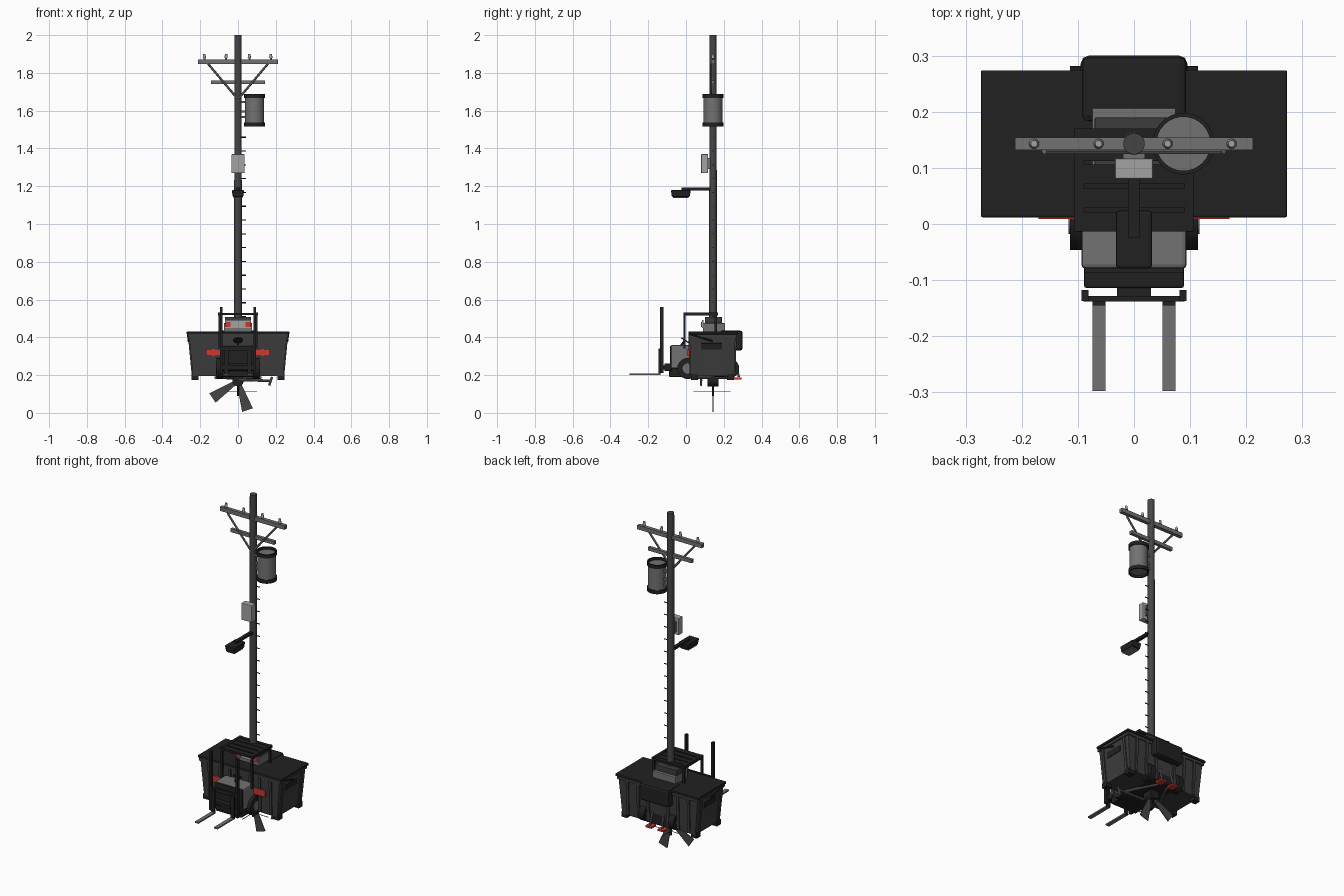
import bpy, bmesh, math
from mathutils import Vector, Matrix

if "Cube" in bpy.data.objects:
    bpy.data.objects.remove(bpy.data.objects["Cube"])


def material(name, rgb):
    m = bpy.data.materials.new(name)
    m.diffuse_color = (*rgb, 1)
    m.use_nodes = True
    m.node_tree.nodes["Principled BSDF"].inputs["Base Color"].default_value = (*rgb, 1)
    return m


BLACK = material("black", (0.015, 0.015, 0.015))
DARK = material("dark grey", (0.045, 0.045, 0.045))
POLE = material("pole grey", (0.06, 0.06, 0.06))
GREY = material("mid grey", (0.17, 0.17, 0.17))
LIGHT = material("light grey", (0.36, 0.36, 0.36))
RED = material("red", (0.6, 0.04, 0.03))


def finish(name, mat, bm, bevel=0, smooth=False):
    me = bpy.data.meshes.new(name)
    bmesh.ops.recalc_face_normals(bm, faces=bm.faces)
    bm.to_mesh(me)
    bm.free()
    me.materials.append(mat)
    ob = bpy.data.objects.new(name, me)
    bpy.context.collection.objects.link(ob)
    if bevel:
        mod = ob.modifiers.new("Bevel", "BEVEL")
        mod.width, mod.segments = bevel, 2
    if smooth:
        bpy.ops.object.select_all(action="DESELECT")
        ob.select_set(True)
        bpy.context.view_layer.objects.active = ob
        bpy.ops.object.shade_smooth_by_angle()
    return ob


def box(name, mat, x, y, z, bevel=0, taper=(1, 1)):
    """Box from ranges; taper scales the bottom face."""
    bm = bmesh.new()
    bmesh.ops.create_cube(bm, size=1)
    for v in bm.verts:
        tx, ty = taper if v.co.z < 0 else (1, 1)
        v.co = Vector(((x[0] + x[1]) / 2 + v.co.x * (x[1] - x[0]) * tx,
                       (y[0] + y[1]) / 2 + v.co.y * (y[1] - y[0]) * ty,
                       (z[0] + z[1]) / 2 + v.co.z * (z[1] - z[0])))
    return finish(name, mat, bm, bevel)


def rod(name, mat, a, b, r, n=12, r2=None):
    a, b = Vector(a), Vector(b)
    d = b - a
    bm = bmesh.new()
    bmesh.ops.create_cone(bm, cap_ends=True, segments=n, radius1=r,
                          radius2=r if r2 is None else r2, depth=d.length)
    rot = d.to_track_quat("Z", "Y").to_matrix().to_4x4()
    bmesh.ops.transform(bm, matrix=Matrix.Translation((a + b) / 2) @ rot, verts=bm.verts)
    return finish(name, mat, bm, smooth=n > 6)


def ring(name, mat, c, r, inner, z0, z1, n=32):
    """Lathe a square section into an open band."""
    bm = bmesh.new()
    pts = [(r, z0), (r, z1), (inner, z1), (inner, z0)]
    rows = [[bm.verts.new((c[0] + p[0] * math.cos(t), c[1] + p[0] * math.sin(t), p[1]))
             for p in pts] for t in (math.tau * i / n for i in range(n))]
    for i in range(n):
        for j in range(4):
            k = (j + 1) % 4
            bm.faces.new((rows[i][j], rows[i][k], rows[i - 1][k], rows[i - 1][j]))
    return finish(name, mat, bm, smooth=True)


# Utility pole with climbing pegs
PY = 0.143
rod("pole", POLE, (0, PY, 0.2), (0, PY, 2), 0.021, 24, 0.019)
for i in range(14):
    z = 0.51 + i * 0.073
    rod("climbing_peg", BLACK, (0.015, PY, z), (0.042, PY, z), 0.003, 6)

# Crossarms, braces and insulators
box("upper_crossarm", GREY, (-0.212, 0.212), (0.132, 0.154), (1.848, 1.872))
box("lower_crossarm", GREY, (-0.143, 0.143), (0.134, 0.152), (1.74, 1.76))
for s in (-1, 1):
    rod("crossarm_brace", GREY, (s * 0.16, 0.13, 1.85), (0, 0.13, 1.66), 0.006, 6)
for x in (-0.178, -0.063, 0.06, 0.174):
    rod("insulator_stem", GREY, (x, PY, 1.865), (x, PY, 1.885), 0.005)
    rod("insulator", LIGHT, (x, PY, 1.878), (x, PY, 1.9), 0.009, 12, 0.006)

# Transformer can
TX = 0.088
rod("transformer_can", GREY, (TX, PY, 1.53), (TX, PY, 1.673), 0.05, 32)
for z in (1.517, 1.667):
    ring("transformer_band", BLACK, (TX, PY), 0.055, 0.048, z, z + 0.021)
for z in (1.56, 1.59, 1.64):
    box("transformer_bracket", GREY, (0.01, 0.05), (0.133, 0.153), (z, z + 0.012))

# Meter box and street lamp
box("meter_box", LIGHT, (-0.034, 0.034), (0.08, 0.117), (1.27, 1.37), 0.003)
box("meter_mount", GREY, (-0.02, 0.02), (0.115, 0.13), (1.29, 1.35))
box("lamp_arm", BLACK, (-0.01, 0.01), (-0.025, 0.13), (1.178, 1.192))
box("lamp_head", BLACK, (-0.033, 0.033), (-0.08, 0.025), (1.143, 1.18), 0.006, (0.85, 0.9))
box("lamp_lens", GREY, (-0.024, 0.024), (-0.068, 0.012), (1.138, 1.144))

# Waste container: tapered hull, lid, ribs, handles and feet
box("container_hull", DARK, (-0.26, 0.26), (0.018, 0.262), (0.195, 0.418), 0, (0.92, 0.94))
box("container_rim", DARK, (-0.266, 0.266), (0.014, 0.268), (0.4, 0.418))
box("container_lid", BLACK, (-0.273, 0.273), (0.012, 0.274), (0.416, 0.43), 0.003)
for x in (-0.2, -0.13, -0.065, 0.065, 0.13, 0.2):
    box("container_rib", DARK, (x - 0.008, x + 0.008), (0.012, 0.268), (0.2, 0.405), 0, (1, 0.945))
for y in (0.05, 0.225):
    box("container_side_rib", DARK, (-0.265, 0.265), (y - 0.008, y + 0.008), (0.2, 0.405), 0, (0.925, 1))
for s in (-1, 1):
    handle = box("container_handle", BLACK, (-0.004, 0.004), (0.08, 0.19), (-0.017, 0.017))
    handle.location = (s * 0.253, 0, 0.352)
    handle.rotation_euler.y = s * 0.095
    rod("lid_strut", BLACK, (s * 0.266, 0.015, 0.42), (s * 0.262, 0.14, 0.38), 0.005, 6)
    x = sorted((s * 0.095, s * 0.17))
    box("red_panel", RED, x, (0.009, 0.02), (0.3, 0.337))
    for y in (0.045, 0.235):
        xf = sorted((s * 0.21, s * 0.247))
        box("container_foot", BLACK, xf, (y - 0.018, y + 0.018), (0.175, 0.205))

# Forklift body sunk into the container
box("truck_chassis", BLACK, (-0.085, 0.085), (-0.09, 0.26), (0.19, 0.25), 0.006)
box("truck_bonnet", GREY, (-0.094, 0.094), (-0.08, 0.02), (0.235, 0.36), 0.008)
box("bonnet_front", BLACK, (-0.088, 0.088), (-0.086, -0.078), (0.235, 0.355))
box("truck_bumper", BLACK, (-0.089, 0.089), (-0.114, -0.075), (0.222, 0.262), 0.004)
box("counterweight", BLACK, (-0.095, 0.095), (0.18, 0.3), (0.33, 0.436), 0.014)
rod("steering_column", BLACK, (0, -0.03, 0.35), (0, -0.005, 0.385), 0.006)
rod("steering_wheel", BLACK, (0, -0.008, 0.382), (0, -0.004, 0.388), 0.024, 20)
for s in (-1, 1):
    for y, r in ((0.01, 0.056), (0.232, 0.05)):
        rod("tyre", BLACK, (s * 0.08, y, 0.235), (s * 0.114, y, 0.235), r, 28)
        rod("wheel_hub", GREY, (s * 0.11, y, 0.235), (s * 0.117, y, 0.235), r * 0.5, 20)

# Overhead guard
for s in (-1, 1):
    for y in (-0.008, 0.158):
        box("guard_post", BLACK, sorted((s * 0.092, s * 0.104)), (y - 0.006, y + 0.006), (0.34, 0.525))
    box("guard_side", BLACK, sorted((s * 0.09, s * 0.106)), (-0.013, 0.17), (0.515, 0.532))
for y in (-0.013, 0.029, 0.072, 0.112, 0.15):
    box("guard_slat", BLACK, (-0.104, 0.104), (y, y + 0.034 if y < 0.15 else 0.17), (0.518, 0.53))

# Equipment box on the lid
box("equipment_base", GREY, (-0.075, 0.075), (0.09, 0.207), (0.428, 0.475), 0.003)
box("equipment_top", DARK, (-0.07, 0.07), (0.1, 0.19), (0.473, 0.508), 0.003)
box("equipment_front", LIGHT, (-0.07, 0.07), (0.084, 0.092), (0.45, 0.492))
for s in (-1, 1):
    box("red_marker", RED, sorted((s * 0.04, s * 0.069)), (0.08, 0.086), (0.455, 0.482))

# Mast, carriage and forks
for s in (-1, 1):
    box("mast_rail", BLACK, sorted((s * 0.081, s * 0.094)), (-0.137, -0.118), (0.21, 0.56))
    xf = sorted((s * 0.051, s * 0.074))
    box("fork_blade", GREY, xf, (-0.298, -0.138), (0.201, 0.209))
    box("fork_shank", BLACK, xf, (-0.145, -0.136), (0.201, 0.34))
for z in (0.23, 0.33):
    box("carriage_bar", BLACK, (-0.09, 0.09), (-0.138, -0.128), (z, z + 0.022))
box("mast_link", BLACK, (-0.03, 0.03), (-0.13, -0.08), (0.23, 0.25))

# Fan under the container
FZ = 0.17
rod("fan_hub", BLACK, (0, PY - 0.03, FZ), (0, PY + 0.03, FZ), 0.03, 20)
rod("fan_shaft", BLACK, (0, PY, 0.2), (0, PY, 0.09), 0.006)
for angle in (214, 288):
    bm = bmesh.new()
    d = Vector((math.cos(math.radians(angle)), 0, math.sin(math.radians(angle))))
    side = Vector((d.z, 0, -d.x))
    pts = [d * 0.025 + side * 0.012, d * 0.163 + side * 0.03,
           d * 0.163 - side * 0.03, d * 0.025 - side * 0.012]
    f = bm.faces.new([bm.verts.new(p + Vector((0, PY - 0.002, FZ))) for p in pts])
    ext = bmesh.ops.extrude_face_region(bm, geom=[f])["geom"]
    bmesh.ops.translate(bm, vec=(0, 0.004, 0), verts=[v for v in ext if isinstance(v, bmesh.types.BMVert)])
    finish("fan_blade", POLE, bm)
rod("cross_rod", GREY, (-0.08, PY, 0.112), (0.1, PY, 0.112), 0.002, 6)
rod("long_rod", GREY, (0, 0.04, 0.112), (0, 0.235, 0.112), 0.002, 6)

# Running gear and rear pedals
for y in (0.01, 0.232):
    rod("axle", GREY, (-0.1, y, 0.235), (0.1, y, 0.235), 0.012)
for s in (-1, 1):
    rod("underframe_strut", GREY, (s * 0.12, 0.06, 0.187), (s * 0.03, 0.24, 0.187), 0.007, 8)
    rod("rear_link", GREY, (s * 0.035, 0.262, 0.27), (s * 0.04, 0.28, 0.19), 0.006, 8)
    x = sorted((s * 0.02, s * 0.06))
    box("red_pedal", RED, x, (0.25, 0.295), (0.178, 0.188))
rod("side_pipe", GREY, (0, 0.08, 0.175), (0.17, 0.08, 0.17), 0.007, 8)
rod("side_pipe_end", GREY, (0.165, 0.08, 0.145), (0.18, 0.08, 0.19), 0.006, 8)
